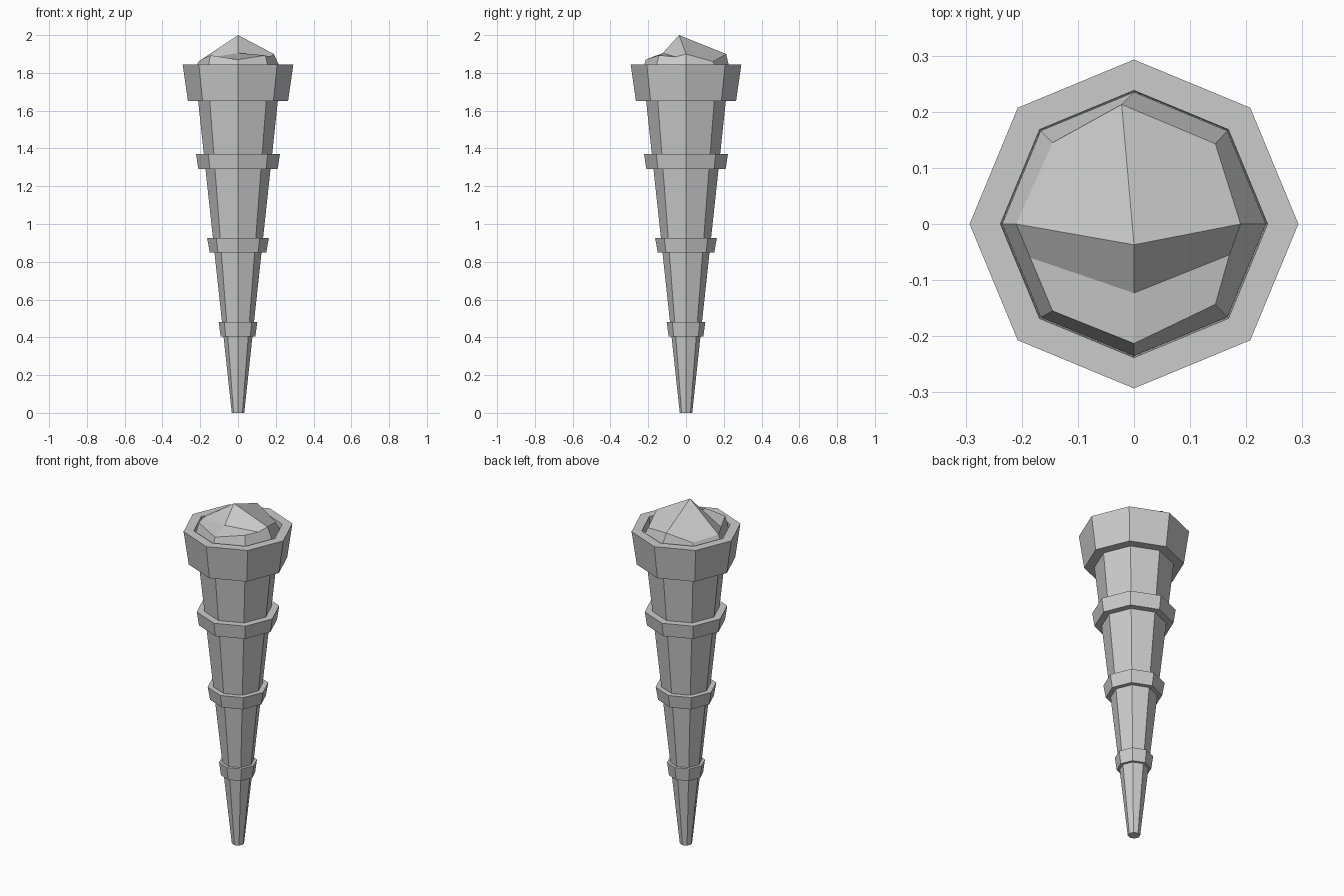
import bpy, bmesh
from math import cos, sin, pi

SIDES = 8

cube = bpy.data.objects.get("Cube")
if cube:
    bpy.data.objects.remove(cube, do_unlink=True)

# Single stone colour
stone = bpy.data.materials.new("grey stone")
stone.use_nodes = True
colour = (0.6, 0.6, 0.6, 1)
stone.diffuse_color = colour
bsdf = next(n for n in stone.node_tree.nodes if n.type == 'BSDF_PRINCIPLED')
bsdf.inputs["Base Color"].default_value = colour
bsdf.inputs["Roughness"].default_value = 0.8


def finish(name, bm):
    bmesh.ops.recalc_face_normals(bm, faces=bm.faces[:])
    mesh = bpy.data.meshes.new(name)
    bm.to_mesh(mesh)
    bm.free()
    mesh.materials.append(stone)
    obj = bpy.data.objects.new(name, mesh)
    bpy.context.collection.objects.link(obj)
    return obj


def ring(bm, r, z):
    return [bm.verts.new((r * cos(2 * pi * i / SIDES), r * sin(2 * pi * i / SIDES), z))
            for i in range(SIDES)]


def loft(name, profile):
    """Octagonal solid from (radius, height) pairs, capped at both ends."""
    bm = bmesh.new()
    rings = [ring(bm, r, z) for r, z in profile]
    for a, b in zip(rings, rings[1:]):
        for i in range(SIDES):
            j = (i + 1) % SIDES
            bm.faces.new((a[i], a[j], b[j], b[i]))
    bm.faces.new(rings[0])
    bm.faces.new(rings[-1])
    return finish(name, bm)


# Tapered shaft
loft("shaft", [(0.033, 0), (0.212, 1.66)])

# Flared bands around the shaft
bands = {"lower_band": (0.092, 0.102, 0.405, 0.48),
         "middle_band": (0.15, 0.163, 0.85, 0.925),
         "upper_band": (0.21, 0.222, 1.29, 1.37)}
for name, (r0, r1, z0, z1) in bands.items():
    loft(name, [(r0, z0), (r1, z1)])

# Collar with a recessed socket
loft("collar", [(0.265, 1.65), (0.293, 1.845), (0.238, 1.845), (0.236, 1.79)])

# Broken-faceted stone seated in the socket
bm = bmesh.new()
base = ring(bm, 0.235, 1.80)
girdle = [bm.verts.new(p) for p in (
    (0.19, 0, 1.90), (0.145, 0.143, 1.86), (-0.022, 0.213, 1.90), (-0.145, 0.145, 1.85),
    (-0.21, 0, 1.86), (-0.145, -0.155, 1.893), (0, -0.213, 1.87), (0.145, -0.143, 1.893))]
apex = bm.verts.new((0, -0.037, 2.0))
brow = bm.verts.new((0, -0.123, 1.905))
right_notch = bm.verts.new((-0.185, -0.06, 1.875))
left_notch = bm.verts.new((0.17, -0.055, 1.885))
bm.faces.new(base)
notches = {4: [right_notch], 7: [left_notch]}
for i in range(SIDES):
    j = (i + 1) % SIDES
    bm.faces.new([base[i], base[j], girdle[j]] + notches.get(i, []) + [girdle[i]])
# Rear slopes, steep front break, and front ledge
bm.faces.new([apex] + girdle[0:3])
bm.faces.new([apex] + girdle[2:5])
bm.faces.new([apex, girdle[4], right_notch, brow])
bm.faces.new([apex, brow, left_notch, girdle[0]])
bm.faces.new([right_notch, girdle[5], girdle[6], brow])
bm.faces.new([brow, girdle[6], girdle[7], left_notch])
finish("faceted_stone", bm)
